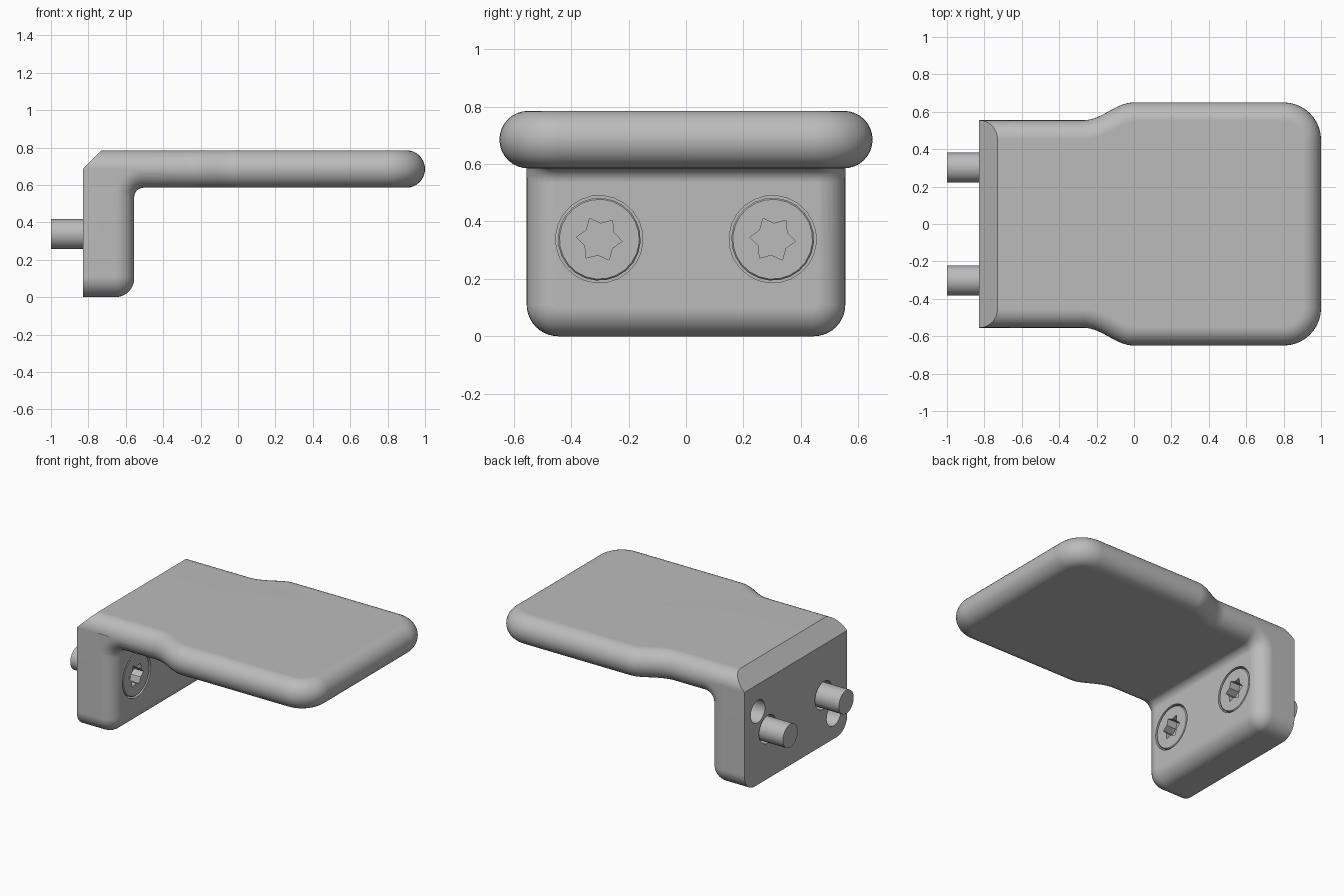
import bpy, bmesh, math
from mathutils import Vector

if "Cube" in bpy.data.objects:
    bpy.data.objects.remove(bpy.data.objects["Cube"])

BACK, FACE = -0.83, -0.555      # back and front planes of the upright
R, ZC = 0.1, 0.685              # edge radius, mid-height of the shelf
HALF = 0.555                    # half width of the upright
SY, SZ = 0.302, 0.338           # screw position

grey = bpy.data.materials.new("light_grey")
grey.diffuse_color = (0.5, 0.5, 0.5, 1)
grey.use_nodes = True
grey.node_tree.nodes["Principled BSDF"].inputs["Base Color"].default_value = grey.diffuse_color


def loft(bm, rings):
    """Skin closed rings of equal length and cap both ends."""
    vs = [[bm.verts.new(p) for p in ring] for ring in rings]
    n = len(vs[0])
    for a, b in zip(vs, vs[1:]):
        for i in range(n):
            j = (i + 1) % n
            bm.faces.new((a[i], a[j], b[j], b[i]))
    bm.faces.new(vs[0])
    bm.faces.new(vs[-1])


def finish(name, bm):
    bmesh.ops.remove_doubles(bm, verts=bm.verts, dist=1e-5)
    bmesh.ops.recalc_face_normals(bm, faces=bm.faces)
    me = bpy.data.meshes.new(name)
    bm.to_mesh(me)
    bm.free()
    me.materials.append(grey)
    ob = bpy.data.objects.new(name, me)
    bpy.context.collection.objects.link(ob)
    return ob


def arc(cx, cy, r, a0, a1, n=10):
    """Arc points as (x, y, normal x, normal y)."""
    out = []
    for i in range(n + 1):
        a = math.radians(a0 + (a1 - a0) * i / n)
        c, s = math.cos(a), math.sin(a)
        out.append((cx + r * c, cy + r * s, c, s))
    return out


def circle(x, y, z, r, n=24, spin=-5):
    return [(x, y + r * math.cos(math.radians(spin + 360 * i / n)),
             z + r * math.sin(math.radians(spin + 360 * i / n))) for i in range(n)]


# Shelf: plan outline with a flared waist, stacked into a bullnose edge
half = [(BACK, HALF, 0, 1)]
for i in range(15):
    t = i / 14
    slope = 0.0475 * math.pi / 0.27 * math.sin(math.pi * t)
    n = Vector((-slope, 1)).normalized()
    half.append((-0.27 + 0.27 * t, HALF + 0.0475 * (1 - math.cos(math.pi * t)), n.x, n.y))
half += arc(0.8, 0.45, 0.2, 90, 0)
outline = half + [(x, -y, nx, -ny) for x, y, nx, ny in reversed(half)]
bm = bmesh.new()
rings = []
for i in range(17):
    a = math.radians(-90 + 180 * i / 16)
    d = R * (1 - math.cos(a))
    rings.append([(x - nx * d, y - ny * d, ZC + R * math.sin(a)) for x, y, nx, ny in outline])
loft(bm, rings)
# sloped cut along the top back edge
bmesh.ops.bisect_plane(bm, geom=bm.verts[:] + bm.edges[:] + bm.faces[:], dist=1e-5,
                       plane_co=(BACK, 0, ZC), plane_no=(-1, 0, 1), clear_outer=True)
bmesh.ops.holes_fill(bm, edges=[e for e in bm.edges if e.is_boundary], sides=0)
bracket = finish("bracket", bm)

# Upright: rounded front and lower corners, flat back
half = [(HALF, ZC, 1, 0)] + arc(HALF - 0.11, 0.11, 0.11, 0, -90)
outline = half + [(-y, z, -ny, nz) for y, z, ny, nz in reversed(half)]
rings = [[(BACK, y, z) for y, z, _, _ in outline]]
for i in range(9):
    a = math.radians(90 * i / 8)
    d = R * (1 - math.cos(a))
    rings.append([(FACE - R + R * math.sin(a), y - ny * d, z - nz * d)
                  for y, z, ny, nz in outline])
bm = bmesh.new()
loft(bm, rings)
upright = finish("upright_helper", bm)

# Inner fillet between upright and shelf, following the rounded edges
f = 0.05
rings = []
for i in range(-8, 9):
    if i == 0:
        continue
    a = math.radians(90 * (abs(i) - 1) / 7)
    y = math.copysign(HALF - R + R * math.sin(a), i)
    rad = f + R * (1 - math.cos(a))
    ring = [(px, y, pz) for px, pz, _, _ in arc(FACE + f, ZC - R - f, rad, 180, 90, 8)]
    rings.append(ring + [(FACE - R - 0.01, y, ZC + 0.005)])
# order the rings from one side to the other
rings.sort(key=lambda r: r[0][1])
bm = bmesh.new()
loft(bm, rings)
fillet = finish("fillet_helper", bm)

# Holes: stepped screw holes and two blind pin holes in the back
bm = bmesh.new()
for y in (SY, -SY):
    loft(bm, [circle(-0.9, y, SZ, 0.095), circle(-0.66, y, SZ, 0.095),
              circle(-0.66, y, SZ, 0.152), circle(-0.5, y, SZ, 0.152)])
for y, z in ((0.41, 0.5), (-0.41, 0.165)):
    loft(bm, [circle(-0.9, y, z, 0.077), circle(-0.7, y, z, 0.077)])
holes = finish("hole_cutter", bm)

bpy.context.view_layer.objects.active = bracket
for ob, op in ((upright, 'UNION'), (fillet, 'UNION'), (holes, 'DIFFERENCE')):
    m = bracket.modifiers.new(ob.name, 'BOOLEAN')
    m.object, m.operation, m.solver = ob, op, 'EXACT'
    bpy.ops.object.modifier_apply(modifier=m.name)
for ob in (upright, fillet, holes):
    bpy.data.objects.remove(ob)


# Screws: shaft, flat head and six-pointed star socket
def star(x, y):
    tips = []
    for i in range(12):
        a = math.radians(-5 + 30 * i)
        r = 0.055 if i % 2 else 0.08
        tips.append(Vector((x, y + r * math.cos(a), SZ + r * math.sin(a))))
    return [p for i in range(12) for p in (tips[i], (tips[i] + tips[(i + 1) % 12]) / 2)]


parts = [bracket]
for name, y in (("screw_left", SY), ("screw_right", -SY)):
    bm = bmesh.new()
    loft(bm, [circle(-1, y, SZ, 0.08), circle(-0.655, y, SZ, 0.08),
              circle(-0.655, y, SZ, 0.144), circle(-0.563, y, SZ, 0.144),
              circle(-0.557, y, SZ, 0.139), star(-0.557, y), star(-0.63, y)])
    parts.append(finish(name, bm))

# Smooth shading with sharp edges kept
for ob in parts:
    bpy.ops.object.select_all(action='DESELECT')
    ob.select_set(True)
    bpy.context.view_layer.objects.active = ob
    bpy.ops.object.shade_smooth_by_angle(angle=math.radians(28))
    ob.modifiers.new("flat_normals", 'WEIGHTED_NORMAL').keep_sharp = True
